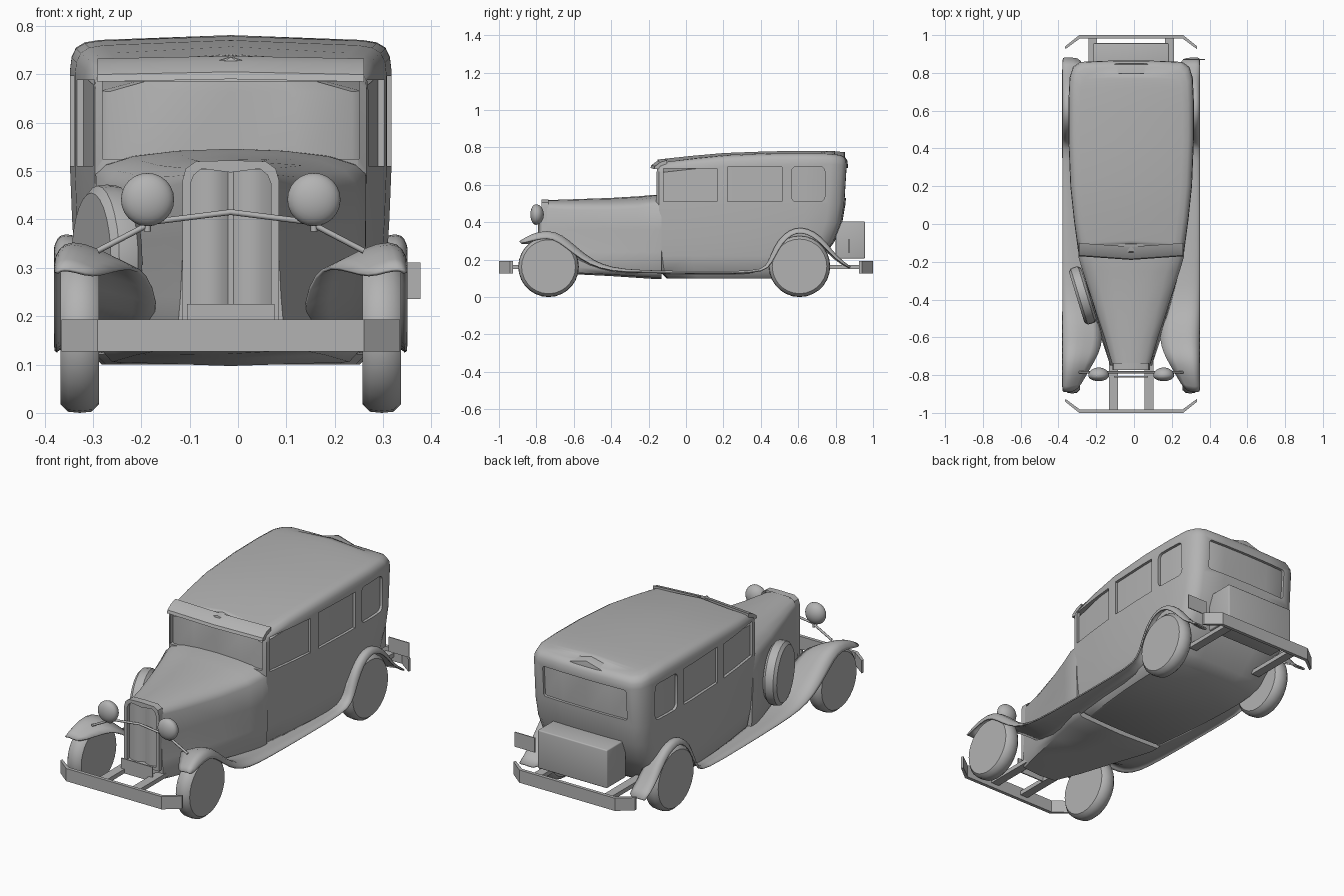
import bpy, bmesh, math
from mathutils import Vector, Matrix

if "Cube" in bpy.data.objects:
    bpy.data.objects.remove(bpy.data.objects["Cube"])

CX = -0.015  # car centreline (a plate sticks out on one side)
grey = bpy.data.materials.new("grey_paint")
grey.diffuse_color = (0.45, 0.45, 0.45, 1)
grey.use_nodes = True
grey.node_tree.nodes["Principled BSDF"].inputs["Base Color"].default_value = grey.diffuse_color


def activate(ob):
    bpy.ops.object.select_all(action='DESELECT')
    ob.select_set(True)
    bpy.context.view_layer.objects.active = ob


def finish(name, bm, angle=35):
    bmesh.ops.recalc_face_normals(bm, faces=bm.faces)
    me = bpy.data.meshes.new(name)
    bm.to_mesh(me)
    bm.free()
    ob = bpy.data.objects.new(name, me)
    bpy.context.collection.objects.link(ob)
    me.materials.append(grey)
    ob.location.x = CX
    activate(ob)
    bpy.ops.object.shade_smooth_by_angle(angle=math.radians(angle))
    return ob


def apply_mod(ob, kind, **props):
    activate(ob)
    m = ob.modifiers.new(kind, kind)
    for k, v in props.items():
        setattr(m, k, v)
    bpy.ops.object.modifier_apply(modifier=m.name)


def skin(bm, rings, closed=True):
    vs = [[bm.verts.new(p) for p in r] for r in rings]
    for a, b in zip(vs, vs[1:]):
        n = len(a)
        for i in range(n if closed else n - 1):
            j = (i + 1) % n
            bm.faces.new((a[i], a[j], b[j], b[i]))
    return vs


def box(name, x0, x1, y0, y1, z0, z1, bevel=0, angle=35):
    bm = bmesh.new()
    bmesh.ops.create_cube(bm, size=1)
    for v in bm.verts:
        v.co = Vector(((x0 + x1) / 2 + v.co.x * (x1 - x0),
                       (y0 + y1) / 2 + v.co.y * (y1 - y0),
                       (z0 + z1) / 2 + v.co.z * (z1 - z0)))
    if bevel:
        bmesh.ops.bevel(bm, geom=bm.edges[:], offset=bevel, segments=3, affect='EDGES', profile=0.5)
    return finish(name, bm, angle)


def lerp(table, t):
    for (a, u), (b, w) in zip(table, table[1:]):
        if t <= b:
            return u + (w - u) * max(0, (t - a) / (b - a))
    return table[-1][1]


def mirrored(half):
    return half + [(-x, y, z) for x, y, z in half[-2:0:-1]]


# ---- cabin: stacked plan outlines
ROOF = [(-0.17, 0.733), (0.0, 0.752), (0.2, 0.77), (0.5, 0.781), (0.78, 0.781), (0.87, 0.772)]
PLAN = [(0, -0.168), (0.14, -0.166), (0.262, -0.16), (0.281, -0.145), (0.303, 0.02), (0.322, 0.2),
        (0.332, 0.45), (0.332, 0.65), (0.326, 0.775), (0.308, 0.832), (0.27, 0.858), (0.14, 0.864), (0, 0.866)]
# (inset, height, rear end, measured down from roof?)
LEVELS = [(0.065, 0.10, 0.64, 0), (0.03, 0.135, 0.68, 0), (0.018, 0.22, 0.755, 0), (0.01, 0.30, 0.805, 0),
          (0.004, 0.40, 0.84, 0), (0, 0.50, 0.853, 0), (0, 0.07, 0.866, 1), (0.003, 0.045, 0.866, 1),
          (0.012, 0.026, 0.865, 1), (0.03, 0.015, 0.862, 1), (0.06, 0.010, 0.858, 1)]


def cabin(name, levels, extra):
    bm = bmesh.new()
    rings = []
    for inset, h, rear, down in levels:
        inset += extra
        half = []
        for x, y in PLAN:
            y += (rear - 0.866) * min(1, max(0, (y - 0.3) / 0.5))
            yi = 0.35 + (y - 0.35) * (1 - inset / 0.515)
            half.append((x * (1 - inset / 0.33), yi, lerp(ROOF, y) - h if down else h))
        rings.append(mirrored(half))
    vs = skin(bm, rings)
    n, m = len(PLAN), len(vs[0])
    bm.faces.new(vs[0])
    top = vs[-1]   # crowned roof cap
    mid = [top[0]] + [bm.verts.new((0, top[i].co.y, lerp(ROOF, top[i].co.y))) for i in range(1, n - 1)] + [top[n - 1]]
    for i in range(n - 1):
        for a, b in ((top[i], top[i + 1]), (top[(m - i) % m], top[m - i - 1])):
            f = []
            for v in (a, b, mid[i + 1], mid[i]):
                if v not in f:
                    f.append(v)
            if len(f) > 2:
                bm.faces.new(f)
    return finish(name, bm, 40)


body = cabin("cabin_body", LEVELS, 0)
cabin("window_glass", LEVELS[5:7], 0.014)

# ---- window openings
cuts = [box("cut_windscreen", -0.265, 0.265, -0.4, 0.3, 0.525, 0.685),
        box("cut_rear_window", -0.24, 0.24, 0.25, 1.1, 0.53, 0.69, 0.012)]
for y0, y1, top, bev in ((-0.12, 0.165, 0.688, 0), (0.222, 0.512, 0.696, 0), (0.565, 0.742, 0.697, 0.025)):
    cuts.append(box("cut_side_window", -0.6, 0.6, y0, y1, 0.51, top, bev))
for c in cuts:
    c.hide_render = True
    apply_mod(body, 'BOOLEAN', object=c, operation='DIFFERENCE', solver='EXACT')
    bpy.data.objects.remove(c)
activate(body)
bpy.ops.object.shade_smooth_by_angle(angle=math.radians(40))

# ---- sun visor over the windscreen
bm = bmesh.new()
prof = [(-0.12, 0.738), (-0.155, 0.727), (-0.185, 0.705), (-0.19, 0.69), (-0.155, 0.69), (-0.12, 0.7)]
vs = skin(bm, [[(x, y + abs(x) * 0.07, z - abs(x) * 0.02) for y, z in prof] for x in (-0.275, -0.14, 0, 0.14, 0.275)])
bm.faces.new(vs[0])
bm.faces.new(vs[-1])
finish("sun_visor", bm)

# ---- tapered bonnet and scuttle: y, half width, top, shoulder, lower half width, bottom
bm = bmesh.new()
rings = []
for y, w, zt, zs, wl, zb in ((-0.75, 0.098, 0.518, 0.475, 0.11, 0.14), (-0.6, 0.142, 0.523, 0.465, 0.16, 0.13),
                             (-0.4, 0.208, 0.530, 0.465, 0.215, 0.12), (-0.25, 0.257, 0.539, 0.475, 0.255, 0.11),
                             (-0.175, 0.279, 0.546, 0.490, 0.272, 0.105), (-0.13, 0.280, 0.546, 0.495, 0.272, 0.105)):
    d = zt - zs
    rings.append(mirrored([(0, y, zt), (w * .4, y, zt - d * .08), (w * .72, y, zt - d * .28), (w * .92, y, zt - d * .6),
                           (w, y, zs), (w, y, 0.36), ((w + wl) / 2, y, 0.24), (wl, y, zb + 0.03),
                           (wl * .9, y, zb), (0, y, zb - 0.008)]))
vs = skin(bm, rings)
bm.faces.new(vs[0])
bm.faces.new(vs[-1])
finish("bonnet", bm, 50)

# ---- radiator surround and ribbed grille
out = [(-0.1, 0.19), (-0.1, 0.48), (-0.093, 0.505), (-0.072, 0.52), (0, 0.522),
       (0.072, 0.52), (0.093, 0.505), (0.1, 0.48), (0.1, 0.19)]
inn = [(-0.083, 0.205), (-0.083, 0.475), (-0.076, 0.492), (-0.06, 0.505), (0, 0.497),
       (0.06, 0.505), (0.076, 0.492), (0.083, 0.475), (0.083, 0.205)]
bm = bmesh.new()
skin(bm, [[(x, y, z) for x, z in o] for o, y in ((out, -0.735), (out, -0.772), (inn, -0.772), (inn, -0.745))])
finish("radiator_surround", bm)
bm = bmesh.new()
cols = [(-0.084, -0.75), (-0.065, -0.761), (-0.042, -0.766), (-0.018, -0.76), (0, -0.745),
        (0.018, -0.76), (0.042, -0.766), (0.065, -0.761), (0.084, -0.75)]
skin(bm, [[(x, y, z) for x, y in cols] for z in (0.16, 0.503)], closed=False)
finish("radiator_grille", bm, 50)
box("front_plate", -0.09, 0.09, -0.812, -0.806, 0.15, 0.225)

# ---- wings and running boards: y, z, inner x, crown depth
PATH = [(-0.89, 0.297, 0.285, 0.015), (-0.83, 0.34, 0.245, 0.04), (-0.74, 0.362, 0.205, 0.045),
        (-0.66, 0.337, 0.175, 0.045), (-0.58, 0.265, 0.15, 0.04), (-0.5, 0.198, 0.16, 0.03),
        (-0.4, 0.156, 0.19, 0.018), (-0.25, 0.140, 0.23, 0.01), (0.1, 0.136, 0.28, 0.01), (0.37, 0.136, 0.28, 0.01),
        (0.43, 0.16, 0.28, 0.015), (0.455, 0.23, 0.27, 0.025), (0.49, 0.305, 0.27, 0.03), (0.55, 0.36, 0.27, 0.03),
        (0.615, 0.376, 0.27, 0.03), (0.69, 0.352, 0.27, 0.03), (0.755, 0.29, 0.26, 0.025),
        (0.805, 0.215, 0.26, 0.015), (0.88, 0.16, 0.26, 0.008)]
SECTION = [(0, 1), (0.05, 0.4), (0.2, 0), (0.55, 0.35), (1, 1.3)]
for s, side in ((-1, "left"), (1, "right")):
    bm = bmesh.new()
    rings = []
    for i, (y, z, xi, d) in enumerate(PATH):
        a, b = PATH[max(0, i - 1)], PATH[min(len(PATH) - 1, i + 1)]
        t = Vector((b[0] - a[0], b[1] - a[1])).normalized()
        rings.append([(s * (0.362 + (xi - 0.362) * u), y + t.y * d * k, z - t.x * d * k) for u, k in SECTION])
    skin(bm, rings, closed=False)
    wing = finish(side + "_wing_and_running_board", bm, 60)
    apply_mod(wing, 'SUBSURF', levels=1)
    apply_mod(wing, 'SOLIDIFY', thickness=0.007, offset=0)


# ---- wheels
def wheel(name, pos, r, w, turn=0):
    bm = bmesh.new()
    rings = []
    for x, k in ((-.5, .80), (-.5, .89), (-.3, .985), (0, 1), (.3, .985), (.5, .89), (.5, .80)):
        rings.append([(x * w, r * k * math.cos(i * math.tau / 28), r * k * math.sin(i * math.tau / 28)) for i in range(28)])
    vs = skin(bm, rings)
    bm.faces.new(vs[0])
    bm.faces.new(vs[-1])
    bm.transform(Matrix.Translation(pos) @ Matrix.Rotation(turn, 4, 'Z'))
    finish(name, bm, 40)


for s, side in ((-1, "left"), (1, "right")):
    wheel(side + "_front_wheel", (s * 0.312, -0.735, 0.162), 0.162, 0.08)
    wheel(side + "_rear_wheel", (s * 0.312, 0.607, 0.164), 0.164, 0.08)
wheel("spare_wheel", (-0.256, -0.378, 0.315), 0.157, 0.068, math.radians(17))


# ---- headlamps, lamp posts and tie bar
def tube(name, pts, r):
    cu = bpy.data.curves.new(name, 'CURVE')
    cu.dimensions = '3D'
    cu.bevel_depth = r
    cu.bevel_resolution = 2
    cu.use_fill_caps = True
    sp = cu.splines.new('POLY')
    sp.points.add(len(pts) - 1)
    for p, c in zip(sp.points, pts):
        p.co = (*c, 1)
    ob = bpy.data.objects.new(name, cu)
    bpy.context.collection.objects.link(ob)
    cu.materials.append(grey)
    ob.location.x = CX
    activate(ob)
    bpy.ops.object.convert(target='MESH')


for s, side in ((-1, "left"), (1, "right")):
    bm = bmesh.new()
    bmesh.ops.create_uvsphere(bm, u_segments=24, v_segments=14, radius=1)
    bm.transform(Matrix.Rotation(math.pi / 2, 4, 'X'))
    for v in bm.verts:
        x, y, z = v.co
        v.co = (s * 0.172 + x * 0.055, -0.802 + y * (0.03 if y < 0 else 0.042), 0.441 + z * 0.055)
    finish(side + "_headlamp", bm, 60)
    tube(side + "_lamp_post", [(s * 0.172, -0.785, 0.40), (s * 0.172, -0.785, 0.375)], 0.007)
tube("lamp_tie_bar", [(-0.275, -0.785, 0.335), (-0.16, -0.785, 0.395), (0, -0.785, 0.415),
                      (0.16, -0.785, 0.395), (0.275, -0.785, 0.335)], 0.006)

# ---- bumpers and their irons
for s, end, xa in ((-1, "front", 0.094), (1, "rear", 0.203)):
    bm = bmesh.new()
    line = [(-0.348, 0.926, -0.35, 0.938), (-0.272, 0.982, -0.275, 0.998),
            (0.272, 0.982, 0.275, 0.998), (0.348, 0.926, 0.35, 0.938)]
    rings = [[(xi, s * yi, 0.127), (xo, s * (yo + 0.002), 0.127), (xo, s * (yo + 0.002), 0.193), (xi, s * yi, 0.193)]
             for xi, yi, xo, yo in line]
    vs = skin(bm, rings)
    bm.faces.new(vs[0])
    bm.faces.new(vs[-1])
    finish(end + "_bumper", bm, 20)
    for x in (-xa, xa):
        ys = sorted((s * 0.984, s * 0.68))
        box(end + "_bumper_iron", x - 0.023, x + 0.023, ys[0], ys[1], 0.15, 0.172)

# ---- luggage trunk and rear plate
box("luggage_trunk", -0.2, 0.2, 0.80, 0.957, 0.206, 0.405, 0.006)
box("rear_plate", 0.275, 0.392, 0.868, 0.873, 0.235, 0.311)
